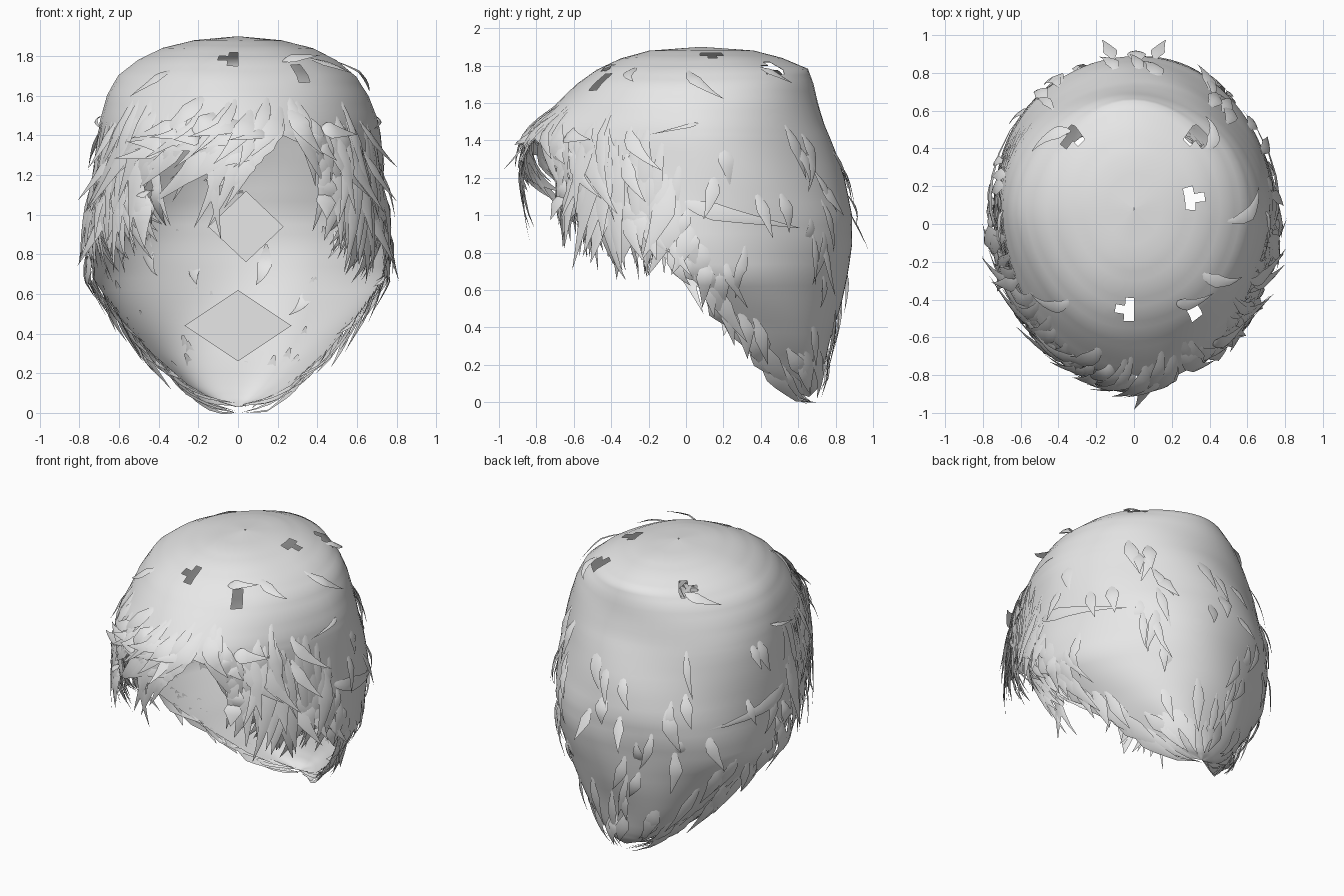
import bpy, bmesh, math, random
from mathutils import Vector

if "Cube" in bpy.data.objects:
    bpy.data.objects.remove(bpy.data.objects["Cube"])

random.seed(5)
R = random.uniform
PI = math.pi

hair_mat = bpy.data.materials.new("hair grey")
hair_mat.diffuse_color = (0.8, 0.8, 0.8, 1)
hair_mat.use_nodes = True
hair_mat.node_tree.nodes["Principled BSDF"].inputs["Base Color"].default_value = hair_mat.diffuse_color

# Cap cross-sections: height, half width, centre y, back depth, front depth, front cut y
RINGS = [
    (0.03, .01, .65, .01, .01, .65), (0.07, .14, .57, .13, .14, .57),
    (0.14, .26, .48, .25, .24, .48), (0.30, .44, .34, .43, .44, .34),
    (0.50, .61, .17, .655, .70, .17),
    (0.68, .74, .06, .80, .85, .02), (0.85, .755, .05, .84, .87, -.15),
    (1.00, .75, .05, .84, .90, -.33), (1.20, .735, .05, .79, .92, -.56),
    (1.40, .715, .05, .72, .90, -.80), (1.48, .70, .05, .69, .85, -.82),
    (1.60, .66, .05, .655, .74, -.9), (1.70, .60, .05, .63, .64, -.9),
    (1.78, .50, .05, .60, .53, -.9), (1.84, .38, .07, .44, .42, -.9),
    (1.88, .22, .08, .28, .28, -.9), (1.90, .004, .08, .005, .005, -.9)]


def ring(z):
    """Interpolated cross-section at a height."""
    z = min(max(z, RINGS[0][0]), RINGS[-1][0])
    for lo, hi in zip(RINGS, RINGS[1:]):
        if z <= hi[0]:
            t = (z - lo[0]) / (hi[0] - lo[0])
            return [p + (q - p) * t for p, q in zip(lo, hi)]


def opening(z):
    """Half angle of the face opening, measured from the front."""
    _, w, yc, back, front, cut = ring(z)
    return math.acos(min(max((yc - cut) / front, 0), 1))


def surface(a, z):
    """Point on the cap; angle 0 is the front, positive towards +x."""
    _, w, yc, back, front, cut = ring(z)
    c = math.cos(a)
    return Vector((w * math.sin(a) * (1 - .08 * max(c, 0)),
                   yc - (front if c > 0 else back) * c, z))


def outward(p):
    return (p - Vector((0, .05, .9))).normalized()


def finish(name, bm, smooth=True):
    me = bpy.data.meshes.new(name)
    bm.to_mesh(me)
    bm.free()
    if smooth:
        me.shade_smooth()
    me.materials.append(hair_mat)
    ob = bpy.data.objects.new(name, me)
    bpy.context.collection.objects.link(ob)
    return ob


def blade(bm, a0, z0, a1, z1, width, lift, root=.15, steps=7):
    """Curved tapering lock lying along the cap and lifting at its tip."""
    path = []
    for i in range(steps + 1):
        t = i / steps
        p = surface(a0 + (a1 - a0) * t ** 1.7, z0 + (z1 - z0) * t)
        p += outward(p) * (lift * t * t + .02 * math.sin(PI * t) - .006 * (1 - t))
        p.z = min(max(p.z, 0), 1.91)
        path.append(p)
    rows = []
    for i, p in enumerate(path[:-1]):
        t = i / steps
        n = outward(p)
        side = n.cross(path[i + 1] - p).normalized()
        h = width * .5 * (root + (1 - root) * t / .4 if t < .4 else (1 - t) / .6)
        rows.append([bm.verts.new(p - side * h), bm.verts.new(p + n * h * .2),
                     bm.verts.new(p + side * h)])
    for r, s in zip(rows, rows[1:]):
        for k in (0, 1):
            bm.faces.new((r[k], r[k + 1], s[k + 1], s[k]))
    tip = bm.verts.new(path[-1])
    for k in (0, 1):
        bm.faces.new((rows[-1][k], rows[-1][k + 1], tip))


# Hair cap: open shell with the face opening left free
bm = bmesh.new()
COLS = 56
heights = [lo[0] + (hi[0] - lo[0]) * k / 3 for lo, hi in zip(RINGS, RINGS[1:]) for k in range(3)]
heights.append(RINGS[-1][0])
grid = []
for z in heights:
    o = opening(z)
    row = []
    for i in range(COLS + 1):
        a = o + (2 * PI - 2 * o) * i / COLS
        p = surface(a, z)
        p += outward(p) * .01 * math.sin(5 * a + 4 * z) * math.sin(6 * z) * min(1, (1.9 - z) * 4)
        row.append(bm.verts.new(p))
    grid.append(row)
for r, s in zip(grid, grid[1:]):
    for i in range(COLS):
        bm.faces.new((r[i], r[i + 1], s[i + 1], s[i]))
bmesh.ops.remove_doubles(bm, verts=bm.verts, dist=.002)
# Small gaps in the crown
gaps = [(-.32, .46), (.34, .46), (.30, .13), (-.03, -.45), (.30, -.45)]
holes = [f for f in bm.faces if f.calc_center_median().z > 1.5 and any(
    (f.calc_center_median().xy - Vector(g)).length < .05 for g in gaps)]
bmesh.ops.delete(bm, geom=holes, context='FACES')
finish("hair_cap", bm)

# Fringe swept away from a parting, in an inner and an outer layer
bm = bmesh.new()
for layer in (0, 1):
    for i in range(42):
        a = -1.0 + 2.0 * i / 41 + R(-.03, .03)
        sweep = -R(.15, .5) if a < .4 else R(.05, .3)
        low = 1.04 + .16 * layer if abs(a) < .7 else .95
        blade(bm, a, R(1.34, 1.62), a + sweep, low + R(0, .18), R(.06, .13),
              R(-.05, .02) if layer == 0 else R(.0, .1))
for a in (-.32, -.22, -.1):
    blade(bm, a + .25, 1.45, a, R(.92, 1.04), .08, .02)
blade(bm, .1, 1.42, 0, 1.2, .07, .12)
blade(bm, -.2, 1.4, -.12, .87, .07, .02)
finish("fringe", bm)

# Locks hanging at the temples, some falling inside the cap
bm = bmesh.new()
for s in (-1, 1):
    for i in range(50):
        a = .66 + .72 * i / 49
        low = .88 - .24 * min(1, (a - .66) / .3)
        blade(bm, s * (a + R(-.05, .15)), R(1.08, 1.5), s * (a + R(-.14, .1)),
              low + R(0, .25), R(.07, .14), R(-.12, .08))
    for z in (1.2, 1.05, .76):
        blade(bm, s * 1.15, z + .28, s * R(1.2, 1.4), z, .09, .1)
finish("temple_locks", bm)

# Ragged locks along the lower edge
bm = bmesh.new()
for s in (-1, 1):
    for i in range(34):
        z = .1 + .9 * i / 33
        z1 = max(.03, z - R(.12, .24))
        blade(bm, s * (opening(z) + R(.0, .3)), z + .05, s * (opening(z1) + R(-.12, .12)),
              z1, R(.06, .13), R(-.03, .09))
for i in range(12):
    a = PI + R(-1.2, 1.2)
    blade(bm, a, R(.25, .4), a + R(-.2, .2), R(.05, .15), .09, R(0, .05))
finish("edge_locks", bm)

# Loose locks over the back and sides
bm = bmesh.new()
for i in range(44):
    a, z = R(1.5, 2 * PI - 1.5), R(.4, 1.5)
    blade(bm, a, z, a + R(-.15, .15), z - R(.18, .34), R(.05, .11), R(.0, .06))
for s in (-1, 1):
    blade(bm, s * 1.5, 1.08, s * 2.3, .93, .1, .01)
    blade(bm, s * 1.1, 1.1, s * 1.65, .8, .11, .01)
    blade(bm, s * 1.6, 1.5, s * 1.3, 1.42, .03, .02)
    blade(bm, s * (PI - .15), 1.02, s * (PI - .2), .82, .08, .11)
# Stray tips poking through to the inside
for a, z in ((-2.85, .85), (2.95, .85), (2.6, .68), (-2.5, .9), (2.4, 1.0)):
    blade(bm, a, z, a + R(-.06, .06), z - .24, .08, -.1)
finish("loose_locks", bm)

# Flicks on the crown
bm = bmesh.new()
for a0, z0, a1, z1, lift in ((.5, 1.78, .85, 1.74, .08), (.9, 1.8, 1.1, 1.66, .07),
                             (-.7, 1.74, -1.0, 1.58, .02), (2.2, 1.8, 2.5, 1.68, .03),
                             (-2.4, 1.78, -2.1, 1.68, .03), (1.5, 1.78, 1.8, 1.6, .03)):
    blade(bm, a0, z0, a1, z1, .08, lift)
finish("crown_flicks", bm)

# Upright diamond patches lining the inside of the back
bm = bmesh.new()
for cx, cz, hx, hz, y in ((.04, .94, .19, .18, .80), (0, .44, .27, .18, .66)):
    bm.faces.new([bm.verts.new((cx + dx, y, cz + dz))
                  for dx, dz in ((-hx, 0), (0, -hz), (hx, 0), (0, hz))])
finish("inner_patches", bm, False)
